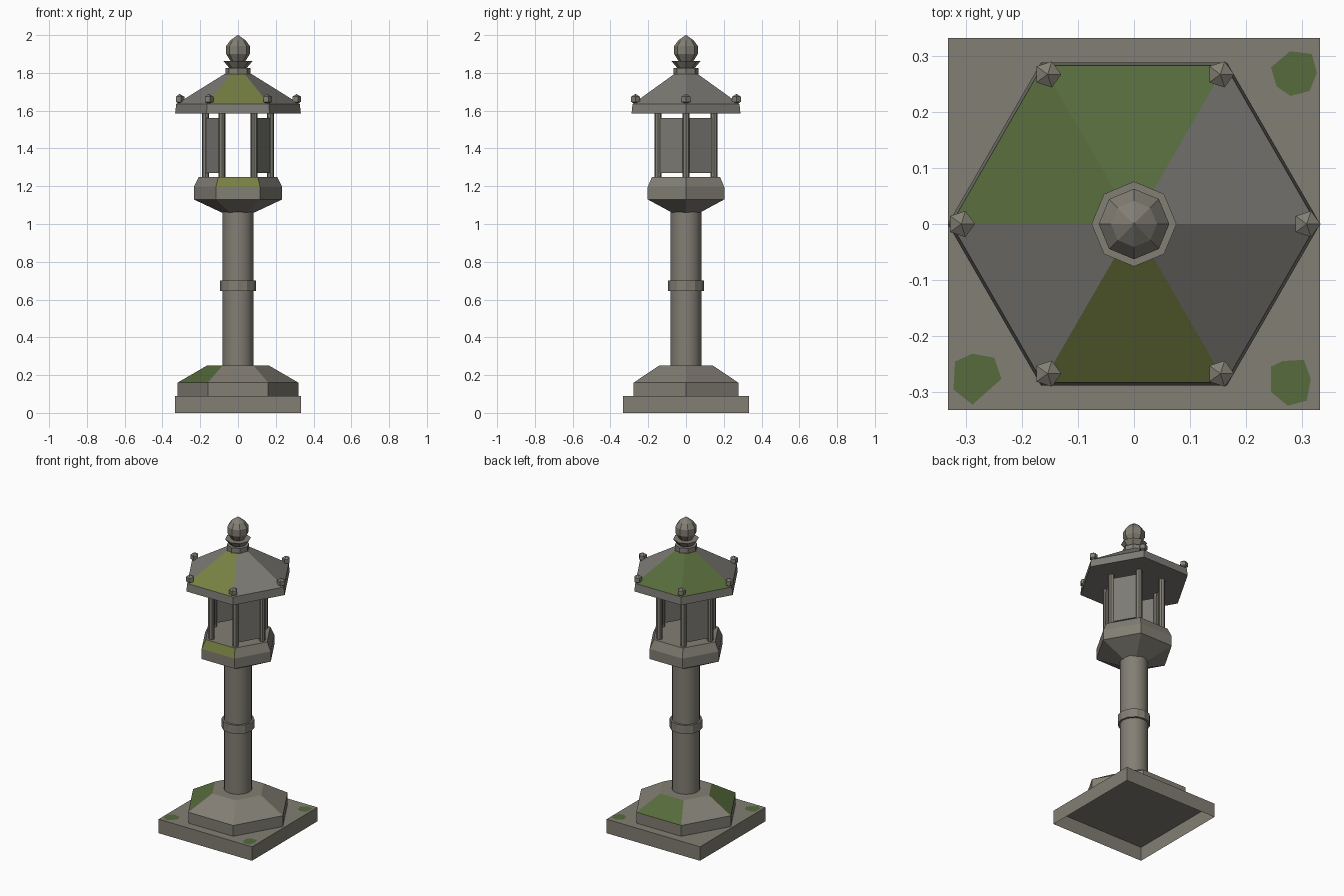
import bpy
import math
from mathutils import Vector

cube = bpy.data.objects.get("Cube")
if cube:
    bpy.data.objects.remove(cube)


def material(name, color):
    mat = bpy.data.materials.new(name)
    mat.use_nodes = True
    mat.diffuse_color = (*color, 1)
    mat.node_tree.nodes["Principled BSDF"].inputs["Base Color"].default_value = (*color, 1)
    return mat


STONE = material("warm stone", (0.225, 0.21, 0.175))
GREY = material("grey stone", (0.205, 0.2, 0.18))
MOSS = material("green moss", (0.093, 0.145, 0.045))
OLIVE = material("olive moss", (0.185, 0.215, 0.055))


def mesh_part(name, verts, faces, *mats):
    mesh = bpy.data.meshes.new(name)
    mesh.from_pydata(verts, [], faces)
    obj = bpy.data.objects.new(name, mesh)
    bpy.context.collection.objects.link(obj)
    for mat in mats:
        mesh.materials.append(mat)
    return obj


def lathe(name, profile, sides, *mats, turn=0, open_bottom=False):
    """Faceted solid from (radius, height) pairs; by default a corner points to +x."""
    verts, faces = [], []
    for r, z in profile:
        for i in range(sides):
            a = math.tau * i / sides + turn
            verts.append((r * math.cos(a), r * math.sin(a), z))
    for k in range(len(profile) - 1):
        for i in range(sides):
            j = (i + 1) % sides
            lo, hi = k * sides, (k + 1) * sides
            faces.append((lo + i, lo + j, hi + j, hi + i))
    if not open_bottom:
        faces.append(tuple(reversed(range(sides))))
    faces.append(tuple(range(len(verts) - sides, len(verts))))
    return mesh_part(name, verts, faces, *mats)


def paint_slopes(obj, angles, slot):
    """Colour the upward sloping faces that look towards the given angles."""
    for face in obj.data.polygons:
        n = face.normal
        if 0.2 < n.z < 0.98:
            heading = round(math.degrees(math.atan2(n.y, n.x))) % 360
            if any(abs(heading - a) < 5 for a in angles):
                face.material_index = slot


def polar(r, degrees, z):
    a = math.radians(degrees)
    return Vector((r * math.cos(a), r * math.sin(a), z))


# Square plinth, hollow below, and six-sided foot
corner = 0.333 * math.sqrt(2)
lathe("plinth", [(corner, 0), (corner, 0.09)], 4, STONE, turn=math.pi / 4, open_bottom=True)
foot = lathe("foot", [(0.32, 0.09), (0.32, 0.16), (0.165, 0.25)], 6, STONE, MOSS)
paint_slopes(foot, (90, 210), 1)

# Flat moss patches on three plinth corners
patches = {
    "front_right": [(-0.32, -0.246), (-0.323, -0.296), (-0.289, -0.323), (-0.237, -0.277),
                    (-0.25, -0.239), (-0.289, -0.232)],
    "front_left": [(0.245, -0.255), (0.245, -0.3), (0.275, -0.325), (0.309, -0.316),
                   (0.316, -0.277), (0.304, -0.243), (0.266, -0.245)],
    "back_left": [(0.245, 0.28), (0.255, 0.246), (0.28, 0.229), (0.314, 0.238),
                  (0.327, 0.27), (0.318, 0.304), (0.279, 0.309)],
}
for name, outline in patches.items():
    mesh_part("moss_patch_" + name, [(x, y, 0.092) for x, y in outline],
              [tuple(range(len(outline)))], MOSS)

# Round shaft with a ring
shaft = lathe("shaft", [(0.082, 0.24), (0.082, 1.07)], 20, STONE)
shaft.select_set(True)
bpy.context.view_layer.objects.active = shaft
bpy.ops.object.shade_smooth_by_angle(angle=math.radians(35))
lathe("shaft_ring", [(0.096, 0.645), (0.096, 0.7)], 12, STONE)

# Platform under the lamp chamber
platform = lathe("platform", [(0.085, 1.06), (0.234, 1.13), (0.234, 1.195), (0.208, 1.25)],
                 6, STONE, OLIVE)
paint_slopes(platform, (270,), 1)

# Lamp chamber: corner posts, and side panels with the front and back open
for i in range(6):
    post = lathe(f"post_{i + 1}", [(0.0185, 1.245), (0.0185, 1.59)], 8, STONE)
    post.location = polar(0.172, 60 * i, 0)
for name, angle in (("back_left", 30), ("back_right", 150),
                    ("front_right", 210), ("front_left", 330)):
    bpy.ops.mesh.primitive_cube_add(size=1, location=polar(0.149, angle, 1.415),
                                    rotation=(0, 0, math.radians(angle)))
    panel = bpy.context.object
    panel.name = "panel_" + name
    panel.scale = (0.014, 0.15, 0.29)
    panel.data.materials.append(GREY)

# Roof with mossy slopes
roof = lathe("roof", [(0.333, 1.585), (0.327, 1.635), (0.07, 1.795)], 6, GREY, MOSS, OLIVE)
paint_slopes(roof, (90, 150), 1)
paint_slopes(roof, (270,), 2)

# Faceted knobs on the roof corners
for i in range(6):
    knob = lathe(f"roof_knob_{i + 1}", [(0.001, 1.634), (0.0245, 1.647), (0.0245, 1.674),
                                        (0.001, 1.688)], 5, STONE)
    knob.location = polar(0.309, 60 * i, 0)

# Finial: collar, flared cup and bud
lathe("finial_collar", [(0.066, 1.785), (0.066, 1.825)], 8, STONE)
lathe("finial_cup", [(0.042, 1.82), (0.076, 1.862)], 8, STONE)
lathe("finial_bud", [(0.038, 1.86), (0.063, 1.9), (0.063, 1.942), (0.041, 1.972), (0.002, 2.0)],
      8, STONE)
